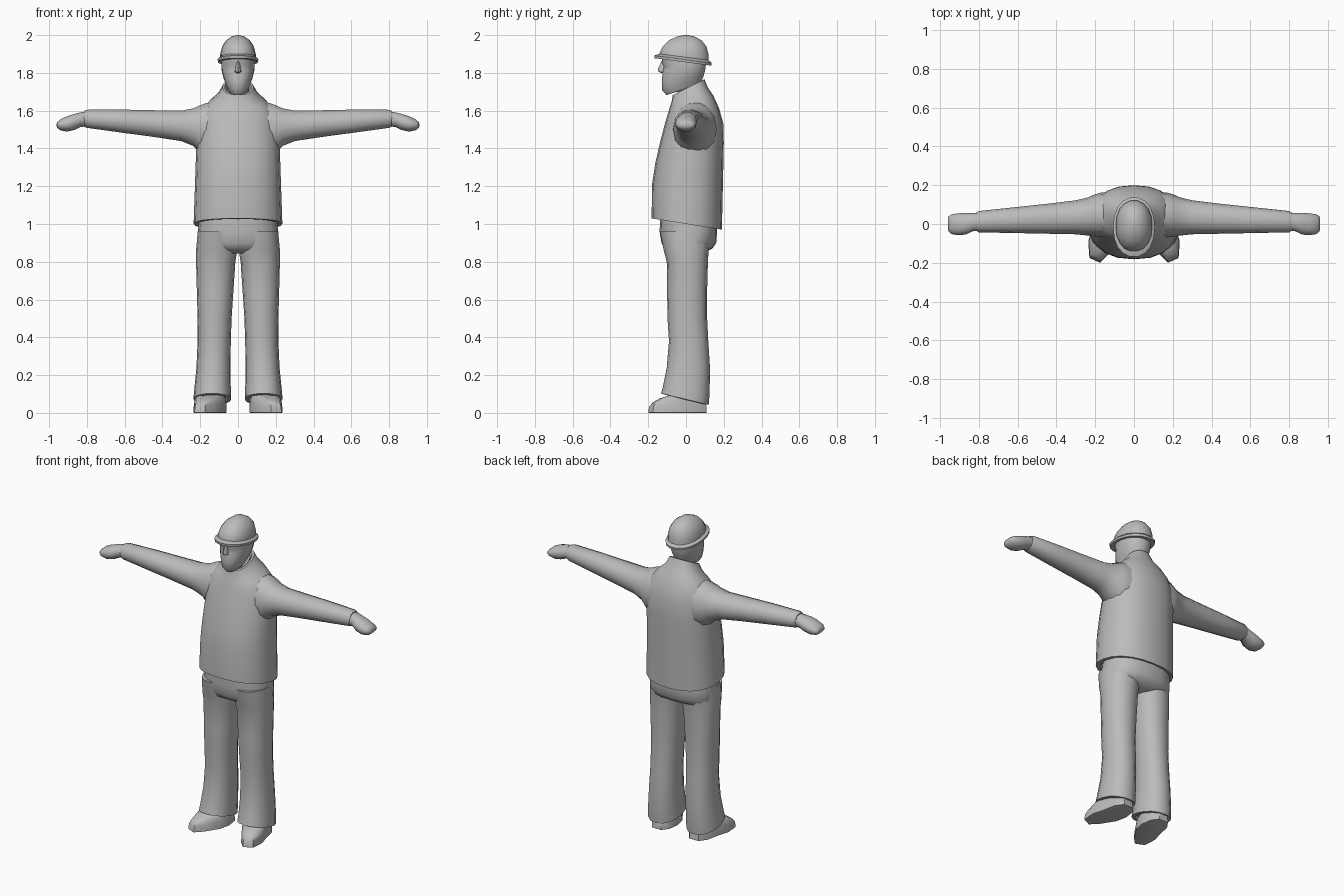
import bpy, bmesh, math
from mathutils import Vector

grey = bpy.data.materials.new("plain grey")
grey.diffuse_color = (0.5, 0.5, 0.5, 1)


def oval(n, power):
    """Unit superellipse points."""
    for i in range(n):
        a = 2 * math.pi * i / n
        c, s = math.cos(a), math.sin(a)
        yield (math.copysign(abs(c) ** (2 / power), c),
               math.copysign(abs(s) ** (2 / power), s))


def upright(z, x0, x1, y0, y1, slope=0.0, n=16, power=2.2):
    """Level ring between x0..x1, y0..y1; slope tilts it along y."""
    xc, yc, rx, ry = (x0 + x1) / 2, (y0 + y1) / 2, (x1 - x0) / 2, (y1 - y0) / 2
    return [Vector((xc + rx * u, yc + ry * v, z + slope * ry * v)) for u, v in oval(n, power)]


def sideways(x, y0, y1, z0, z1, n=14, power=2.1):
    """Ring facing along x, for arms and hands."""
    yc, zc, ry, rz = (y0 + y1) / 2, (z0 + z1) / 2, (y1 - y0) / 2, (z1 - z0) / 2
    return [Vector((x, yc + ry * u, zc + rz * v)) for u, v in oval(n, power)]


def finish(bm, name, angle=50):
    bmesh.ops.recalc_face_normals(bm, faces=bm.faces)
    mesh = bpy.data.meshes.new(name)
    bm.to_mesh(mesh)
    bm.free()
    mesh.materials.append(grey)
    ob = bpy.data.objects.new(name, mesh)
    bpy.context.collection.objects.link(ob)
    bpy.ops.object.select_all(action='DESELECT')
    ob.select_set(True)
    bpy.context.view_layer.objects.active = ob
    bpy.ops.object.shade_smooth_by_angle(angle=math.radians(angle))
    return ob


def loft(name, rings, side=1, angle=50):
    """Skin over a row of rings, with closed ends."""
    bm = bmesh.new()
    rows = [[bm.verts.new((p.x * side, p.y, p.z)) for p in r] for r in rings]
    n = len(rows[0])
    for a, b in zip(rows, rows[1:]):
        for i in range(n):
            j = (i + 1) % n
            bm.faces.new((a[i], a[j], b[j], b[i]))
    bm.faces.new(rows[0])
    bm.faces.new(rows[-1])
    return finish(bm, name, angle)


def body(name, rows, n=16, power=2.2):
    """Symmetric loft: rows are z, half width, front y, back y, slope."""
    return loft(name, [upright(z, -w, w, f, b, s, n, power) for z, w, f, b, s in rows])


# jacket with turned-in hem, sloping shoulders and collar opening
body("jacket", [
    (1.03, 0.19, -0.14, 0.16, -0.16), (1.00, 0.212, -0.16, 0.175, -0.16),
    (1.00, 0.235, -0.182, 0.190, -0.16), (1.20, 0.228, -0.180, 0.195, -0.05),
    (1.32, 0.224, -0.163, 0.198, 0), (1.43, 0.220, -0.138, 0.200, 0),
    (1.53, 0.212, -0.112, 0.198, 0), (1.60, 0.195, -0.095, 0.175, 0.1),
    (1.65, 0.150, -0.085, 0.145, 0.25), (1.685, 0.105, -0.076, 0.115, 0.4),
    (1.725, 0.082, -0.070, 0.098, 0.5), (1.725, 0.070, -0.058, 0.086, 0.5),
    (1.69, 0.066, -0.050, 0.080, 0.5)], n=20, power=2.3)

# hips
body("hips", [
    (1.06, 0.200, -0.135, 0.160, 0), (0.96, 0.213, -0.140, 0.165, 0),
    (0.90, 0.214, -0.130, 0.160, 0), (0.87, 0.205, -0.115, 0.140, 0),
    (0.845, 0.150, -0.070, 0.090, 0)], n=20, power=2.4)

# head, from hidden neck base to crown under the helmet
body("head", [
    (1.66, 0.062, -0.040, 0.078, 0.3), (1.72, 0.058, -0.045, 0.080, 0.3),
    (1.715, 0.050, -0.105, 0.082, 0.35), (1.735, 0.062, -0.128, 0.086, 0.25),
    (1.77, 0.076, -0.130, 0.094, 0.1), (1.81, 0.086, -0.124, 0.102, 0),
    (1.835, 0.088, -0.118, 0.106, 0), (1.855, 0.088, -0.130, 0.108, 0),
    (1.90, 0.085, -0.128, 0.108, 0)], n=18)

# nose wedge
loft("nose", [upright(z, -w, w, f, -0.10, 0, 8) for z, w, f in
              [(1.798, 0.010, -0.125), (1.806, 0.018, -0.146),
               (1.818, 0.015, -0.150), (1.862, 0.008, -0.130)]])

# helmet dome and its tilted brim
body("helmet", [
    (1.862, 0.094, -0.142, 0.122, -0.13), (1.90, 0.094, -0.142, 0.122, -0.05),
    (1.94, 0.084, -0.125, 0.110, 0), (1.972, 0.063, -0.092, 0.084, 0),
    (1.992, 0.035, -0.050, 0.048, 0), (2.0, 0.008, -0.012, 0.012, 0)], n=18)
body("helmet_brim", [
    (1.858, 0.088, -0.128, 0.112, -0.13), (1.858, 0.106, -0.168, 0.136, -0.13),
    (1.872, 0.108, -0.170, 0.138, -0.13), (1.884, 0.094, -0.142, 0.122, -0.13)], n=18)

for side, label in ((1, "left"), (-1, "right")):
    # sleeve flaring into the shoulder
    loft(label + "_sleeve", [sideways(*r) for r in [
        (0.08, -0.07, 0.165, 1.36, 1.655), (0.17, -0.068, 0.162, 1.36, 1.643),
        (0.205, -0.066, 0.152, 1.375, 1.63), (0.235, -0.060, 0.138, 1.41, 1.615),
        (0.30, -0.053, 0.122, 1.437, 1.602), (0.45, -0.050, 0.104, 1.460, 1.604),
        (0.60, -0.047, 0.088, 1.480, 1.607), (0.80, -0.043, 0.067, 1.508, 1.606),
        (0.815, -0.035, 0.058, 1.515, 1.600)]], side)
    # closed hand
    loft(label + "_hand", [sideways(*r) for r in [
        (0.79, -0.032, 0.055, 1.518, 1.596), (0.835, -0.038, 0.056, 1.512, 1.592),
        (0.865, -0.054, 0.058, 1.497, 1.584), (0.905, -0.058, 0.055, 1.488, 1.572),
        (0.94, -0.052, 0.050, 1.495, 1.555), (0.957, -0.038, 0.040, 1.508, 1.540),
        (0.96, -0.02, 0.025, 1.517, 1.530)]], side)
    # trouser leg with turned-in cuff
    loft(label + "_trouser_leg", [upright(*r) for r in [
        (0.96, 0.010, 0.213, -0.138, 0.135), (0.86, 0.004, 0.222, -0.118, 0.120),
        (0.80, 0.014, 0.222, -0.102, 0.116), (0.65, 0.024, 0.218, -0.100, 0.112),
        (0.50, 0.034, 0.214, -0.098, 0.112), (0.38, 0.038, 0.214, -0.090, 0.118),
        (0.24, 0.040, 0.220, -0.102, 0.127), (0.12, 0.038, 0.232, -0.122, 0.125, -0.15),
        (0.073, 0.036, 0.236, -0.132, 0.120, -0.24),
        (0.070, 0.054, 0.216, -0.108, 0.100, -0.24),
        (0.09, 0.060, 0.210, -0.100, 0.095, -0.24)]], side)
    # shoe: outline stacked in layers, toe turned outward and lowest in front
    outline = [(0.10, 0.11), (0.165, 0.11), (0.20, 0.06), (0.215, -0.02), (0.236, -0.09),
               (0.230, -0.175), (0.175, -0.20), (0.130, -0.155), (0.075, -0.07),
               (0.060, 0.0), (0.070, 0.07)]
    layers = []
    for h, k in ((0, 0.95), (0.015, 1.0), (0.55, 0.97), (0.85, 0.85), (1.0, 0.6)):
        ring = []
        for x, y in outline:
            px, py = 0.148 + (x - 0.148) * k, -0.045 + (y + 0.045) * k
            top = 0.115 + 0.32 * min(0, py + 0.02)
            ring.append(Vector((px, py, h * top)))
        layers.append(ring)
    loft(label + "_shoe", layers, side)
